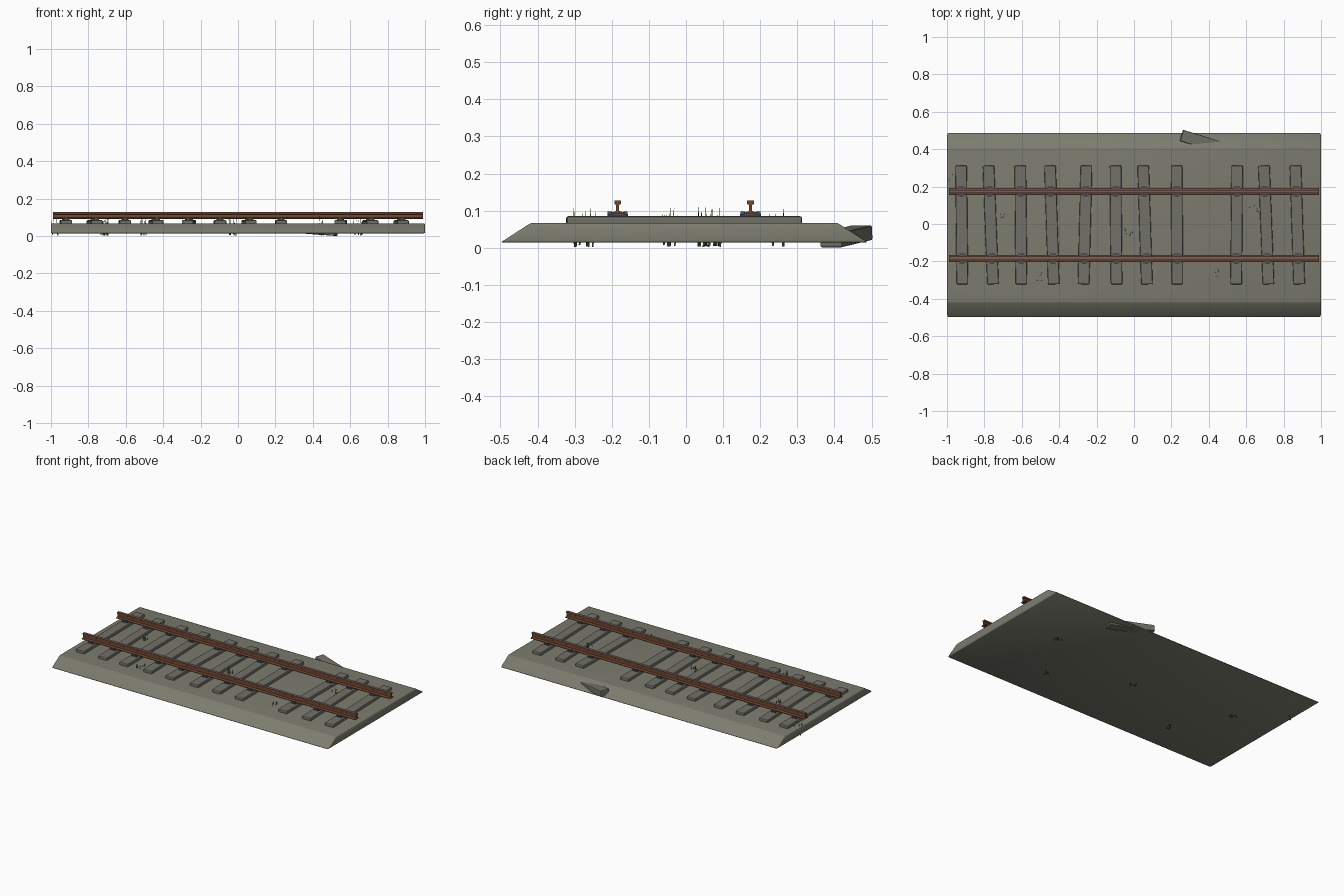
import bpy, bmesh, math, random
from mathutils import Matrix, Vector

if "Cube" in bpy.data.objects:
    bpy.data.objects.remove(bpy.data.objects["Cube"])

random.seed(4)
YC = -0.005                      # track centre line
RAIL_Y = (YC - 0.179, YC + 0.179)


def mat(name, rgb):
    m = bpy.data.materials.new(name)
    m.diffuse_color = (*rgb, 1)
    m.use_nodes = True
    m.node_tree.nodes["Principled BSDF"].inputs["Base Color"].default_value = m.diffuse_color
    return m


GRAVEL = mat("gravel grey", (0.20, 0.20, 0.16))
WOOD = mat("weathered wood", (0.165, 0.165, 0.135))
RUST = mat("rusty rail", (0.17, 0.065, 0.03))
WORN = mat("worn rail top", (0.17, 0.12, 0.12))
IRON = mat("dark iron", (0.07, 0.08, 0.10))
GRASS = mat("grass green", (0.05, 0.12, 0.025))


def make(name, bm, *mats):
    bmesh.ops.recalc_face_normals(bm, faces=bm.faces)
    me = bpy.data.meshes.new(name)
    bm.to_mesh(me)
    bm.free()
    ob = bpy.data.objects.new(name, me)
    bpy.context.collection.objects.link(ob)
    for m in mats:
        me.materials.append(m)
    return ob


def add_box(bm, centre, size, rot=Matrix()):
    m = Matrix.Translation(centre) @ rot @ Matrix.Diagonal((*size, 1))
    bmesh.ops.create_cube(bm, size=1, matrix=m)


def extrude_x(bm, profile, x0, x1):
    """Sweep a closed (y, z) profile along x."""
    face = bm.faces.new([bm.verts.new((x0, y, z)) for y, z in profile])
    ext = bmesh.ops.extrude_face_region(bm, geom=[face])
    verts = [v for v in ext["geom"] if isinstance(v, bmesh.types.BMVert)]
    bmesh.ops.translate(bm, verts=verts, vec=(x1 - x0, 0, 0))


def bevel(ob, width, segments=1):
    b = ob.modifiers.new("bevel", "BEVEL")
    b.width, b.segments, b.limit_method = width, segments, "ANGLE"
    b.angle_limit = math.radians(20)


# ballast bed: trapezoid bank
bm = bmesh.new()
extrude_x(bm, [(YC - 0.495, 0.014), (YC + 0.495, 0.014),
               (YC + 0.413, 0.067), (YC - 0.413, 0.067)], -1, 1)
bed = make("ballast_bed", bm, GRAVEL)
bevel(bed, 0.006, 2)
bed.data.shade_smooth()

# sleepers: (x position, slight yaw in degrees)
layout = [(-0.921, 0.6), (-0.766, 2.2), (-0.605, 0.5), (-0.439, 1.8),
          (-0.262, -1.4), (-0.096, 0.5), (0.059, 1.8), (0.230, 0.4),
          (0.549, -0.5), (0.707, 2.2), (0.873, 1.8)]
for i, (x, yaw) in enumerate(layout):
    bm = bmesh.new()
    add_box(bm, (x, YC, 0.067), (0.062, 0.635, 0.036),
            Matrix.Rotation(math.radians(yaw), 4, "Z"))
    bevel(make(f"sleeper_{i + 1}", bm, WOOD), 0.006, 2)

# broken sleeper slipped down the bank
bm = bmesh.new()
rot = Matrix.Rotation(math.radians(-17), 4, "Z") @ Matrix.Rotation(math.radians(4), 4, "Y")
add_box(bm, (0.39, 0.432, 0.0305), (0.285, 0.062, 0.04), rot)
bevel(make("loose_sleeper", bm, WOOD), 0.005, 2)

# rails: I-shaped section with worn running surface
half = [(0.018, 0.091), (0.018, 0.095), (0.004, 0.099),
        (0.004, 0.115), (0.009, 0.118), (0.009, 0.127)]
for name, yr in zip(("front_rail", "back_rail"), RAIL_Y):
    bm = bmesh.new()
    profile = [(yr + y, z) for y, z in half] + [(yr - y, z) for y, z in reversed(half)]
    extrude_x(bm, profile, -0.99, 0.99)
    for f in bm.faces:
        f.material_index = int(f.calc_center_median().z > 0.1265)
    make(name, bm, RUST, WORN)

# tie plates and spikes under each rail
bm = bmesh.new()
for x, yaw in layout:
    for yr in RAIL_Y:
        px = x - math.tan(math.radians(yaw)) * (yr - YC)
        add_box(bm, (px, yr, 0.088), (0.034, 0.056, 0.006))
        for s in (-1, 1):
            add_box(bm, (px, yr + s * 0.021, 0.094), (0.014, 0.012, 0.008))
make("tie_plates_and_spikes", bm, IRON)

# grass tufts: thin leaning blades rooted through the bed
tufts = [(-0.98, 0.25, 3), (-0.715, 0.05, 8), (-0.50, -0.285, 6),
         (-0.03, -0.045, 7), (0.44, -0.27, 4), (0.645, 0.075, 7)]
bm = bmesh.new()
for tx, ty, count in tufts:
    for _ in range(count):
        x, y = tx + random.uniform(-.02, .02), ty + random.uniform(-.02, .02)
        h = random.uniform(0.08, 0.108)
        lean = Vector((random.uniform(-.12, .12), random.uniform(-.12, .12), 1))
        turn = lean.to_track_quat("Z", "Y").to_matrix().to_4x4()
        base = Matrix.Translation((x, y, 0.002 + random.uniform(0, .006)))
        bmesh.ops.create_cone(bm, segments=4, radius1=0.003, radius2=0.0005, depth=h,
                              cap_ends=True,
                              matrix=base @ turn @ Matrix.Translation((0, 0, h / 2)))
make("grass_tufts", bm, GRASS)
